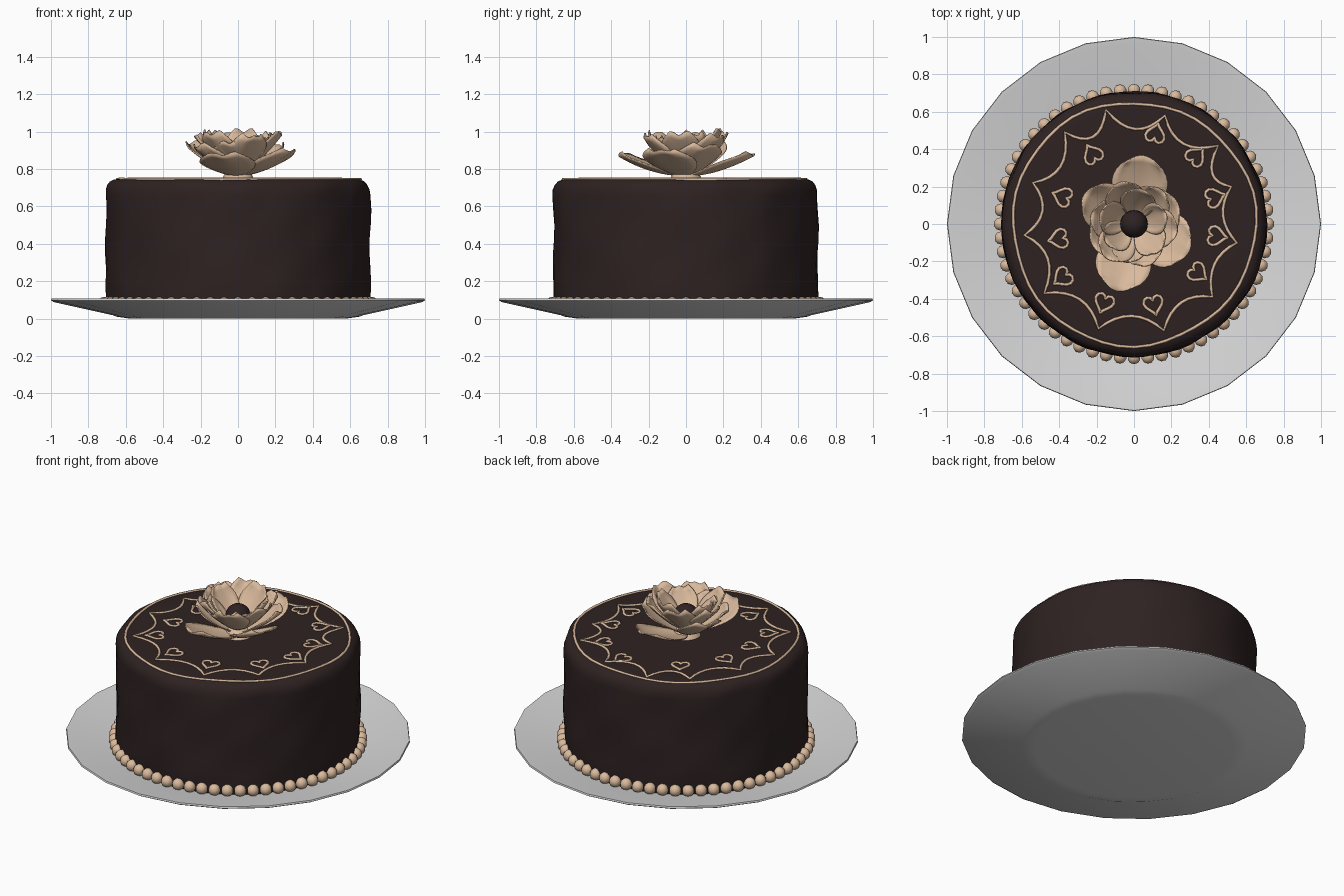
import bpy, bmesh, math
from math import sin, cos, pi, radians
from mathutils import Matrix, Vector

if "Cube" in bpy.data.objects:
    bpy.data.objects.remove(bpy.data.objects["Cube"])


def material(name, rgb):
    m = bpy.data.materials.new(name)
    m.diffuse_color = (*rgb, 1)
    m.use_nodes = True
    m.node_tree.nodes["Principled BSDF"].inputs["Base Color"].default_value = m.diffuse_color
    return m


CHOC = material("dark_chocolate", (0.028, 0.016, 0.016))
CREAM = material("cream_icing", (0.70, 0.49, 0.335))
GREY = material("plate_grey", (0.68, 0.68, 0.68))


def finish(name, bm, mat, angle=None):
    bmesh.ops.recalc_face_normals(bm, faces=bm.faces)
    me = bpy.data.meshes.new(name)
    bm.to_mesh(me)
    bm.free()
    ob = bpy.data.objects.new(name, me)
    bpy.context.collection.objects.link(ob)
    me.materials.append(mat)
    if angle:
        bpy.ops.object.select_all(action='DESELECT')
        ob.select_set(True)
        bpy.context.view_layer.objects.active = ob
        bpy.ops.object.shade_smooth_by_angle(angle=radians(angle))
    return ob


def lathe(name, profile, n, mat, angle, wobble=None):
    bm = bmesh.new()
    rings = []
    for r, z in profile:
        ring = []
        for i in range(n):
            a = 2 * pi * i / n
            rr = r + (wobble(a, r, z) if wobble else 0)
            ring.append(bm.verts.new((rr * cos(a), rr * sin(a), z)))
        rings.append(ring)
    for p, q in zip(rings, rings[1:]):
        for i in range(n):
            j = (i + 1) % n
            bm.faces.new((p[i], p[j], q[j], q[i]))
    bm.faces.new(rings[0])
    bm.faces.new(rings[-1])
    return finish(name, bm, mat, angle)


# plate
lathe("plate", [(0.58, 0), (0.65, 0.01), (0.67, 0.018), (0.985, 0.088), (1.0, 0.097),
                (0.997, 0.107), (0.97, 0.104), (0.72, 0.05), (0.66, 0.042)], 24, GREY, 40)


# cake with slightly uneven hand-smoothed sides
def uneven(a, r, z):
    if r < 0.64:
        return 0
    return 0.003 * sin(5 * a + 14 * z) + 0.003 * sin(11 * a - 19 * z) + 0.002 * sin(17 * a + 3)


lathe("cake", [(0.70, 0.045)] + [(0.707, 0.1 + 0.08 * i) for i in range(8)] +
      [(0.705, 0.69), (0.695, 0.715), (0.68, 0.733), (0.655, 0.744), (0.62, 0.747), (0.3, 0.747)],
      72, CHOC, 60, uneven)

# bead border around the cake base
bm = bmesh.new()
for i in range(60):
    a = 2 * pi * i / 60
    bmesh.ops.create_uvsphere(bm, u_segments=10, v_segments=7, radius=0.036,
                              matrix=Matrix.Translation((0.715 * cos(a), 0.715 * sin(a), 0.08)))
finish("bead_border", bm, CREAM, 60)


# piped icing lines
def piped(name, loops):
    cu = bpy.data.curves.new(name, 'CURVE')
    cu.dimensions = '3D'
    cu.bevel_depth = 0.0085
    cu.bevel_resolution = 1
    for pts in loops:
        s = cu.splines.new('POLY')
        s.points.add(len(pts) - 1)
        for p, (x, y) in zip(s.points, pts):
            z = 0.747 - max(0, math.hypot(x, y) - 0.63) * 0.15
            p.co = (x, y, z, 1)
        s.use_cyclic_u = True
    ob = bpy.data.objects.new(name, cu)
    cu.materials.append(CREAM)
    bpy.context.collection.objects.link(ob)


ring = []
for i in range(48):
    a = 2 * pi * i / 48
    r = 0.65 + 0.006 * sin(3 * a + 1) + 0.005 * sin(7 * a)
    ring.append((r * cos(a), r * sin(a)))
piped("icing_ring", [ring])

tips = [(-.15, .61), (.165, .58), (.45, .42), (.52, .2), (.55, -.1), (.42, -.39), (.16, -.57),
        (-.19, -.56), (-.48, -.37), (-.585, -.06), (-.54, .22), (-.37, .49)]
scallop = []
for k, t in enumerate(tips):
    p, q = Vector(t), Vector(tips[(k + 1) % 12])
    ctrl = (p + q).normalized() * 0.42
    for i in range(8):
        u = i / 8
        scallop.append(tuple(p * (1 - u) ** 2 + ctrl * 2 * u * (1 - u) + q * u * u))
piped("icing_scallops", [scallop])

spots = [(-.22, .37), (-.13, .47), (.115, .48), (.33, .36), (.43, .14), (.44, -.065), (.34, -.26),
         (.105, -.43), (-.16, -.42), (-.38, -.285), (-.4, -.08), (-.38, .145)]
hearts = []
for x, y in spots[:1] + spots[2:]:
    out = Vector((x, y)).normalized()
    side = Vector((-out.y, out.x))
    loop = []
    for i in range(20):
        t = 2 * pi * i / 20
        hx = 16 * sin(t) ** 3
        hy = 13 * cos(t) - 5 * cos(2 * t) - 2 * cos(3 * t) - cos(4 * t)
        loop.append(tuple(Vector((x, y)) + side * hx * 0.0032 - out * hy * 0.0036))
    hearts.append(loop)
piped("icing_hearts", hearts)


# flower petals: (angle, length, half width, base height, rise, curve power, cup)
def petals(name, specs):
    bm = bmesh.new()
    nu, nv = 10, 8
    for ang, length, half, z0, rise, power, cup in specs:
        rot = Matrix.Rotation(radians(ang), 3, 'Z')
        grid = []
        for i in range(nu + 1):
            u = i / nu
            w = half * (0.2 + 0.8 * sin(pi / 2 * min(1, u / 0.6)))
            if u > 0.6:
                w *= math.sqrt(max(0.04, 1 - ((u - 0.6) / 0.4) ** 2 * 0.75))
            row = []
            for j in range(nv + 1):
                v = 2 * j / nv - 1
                x = 0.02 + (length - 0.02) * u * (1 - 0.10 * v * v * u)
                z = z0 + rise * u ** power + cup * v * v * sin(pi * min(u, 0.85))
                z += 0.006 * sin(5 * v + ang) * u
                row.append(bm.verts.new(rot @ Vector((x, w * v, z))))
            grid.append(row)
        for p, q in zip(grid, grid[1:]):
            for j in range(nv):
                bm.faces.new((p[j], p[j + 1], q[j + 1], q[j]))
    ob = finish(name, bm, CREAM, 60)
    s = ob.modifiers.new("thickness", 'SOLIDIFY')
    s.thickness = 0.007
    s.offset = 0


petals("outer_petals", [(82, .37, .15, .765, .11, 1.8, .03), (150, .31, .13, .765, .17, 1.4, .04),
                        (255, .37, .15, .765, .11, 1.8, .03), (334, .33, .15, .765, .13, 1.6, .03),
                        (205, .25, .13, .77, .15, 1.4, .04), (25, .26, .13, .77, .15, 1.4, .04)])
petals("middle_petals", [(50 + 60 * k, .235, .105, .79, .18 + .015 * (k % 2), 1.4, .04)
                         for k in range(6)])
petals("inner_petals", [(80, .19, .095, .80, .20, 1.5, .04), (165, .19, .09, .80, .19, 1.5, .04),
                        (215, .18, .085, .80, .16, 1.5, .04), (255, .21, .095, .80, .14, 1.4, .03),
                        (315, .20, .09, .80, .16, 1.4, .03), (15, .18, .085, .80, .18, 1.5, .04)])

# flower stem under the petals and dark centre
lathe("flower_base", [(0.09, 0.74), (0.07, 0.775), (0.04, 0.80)], 16, CREAM, 60)
bm = bmesh.new()
bmesh.ops.create_uvsphere(bm, u_segments=20, v_segments=12, radius=0.074,
                          matrix=Matrix.Translation((0, 0, 0.865)))
finish("flower_centre", bm, CHOC, 60)
